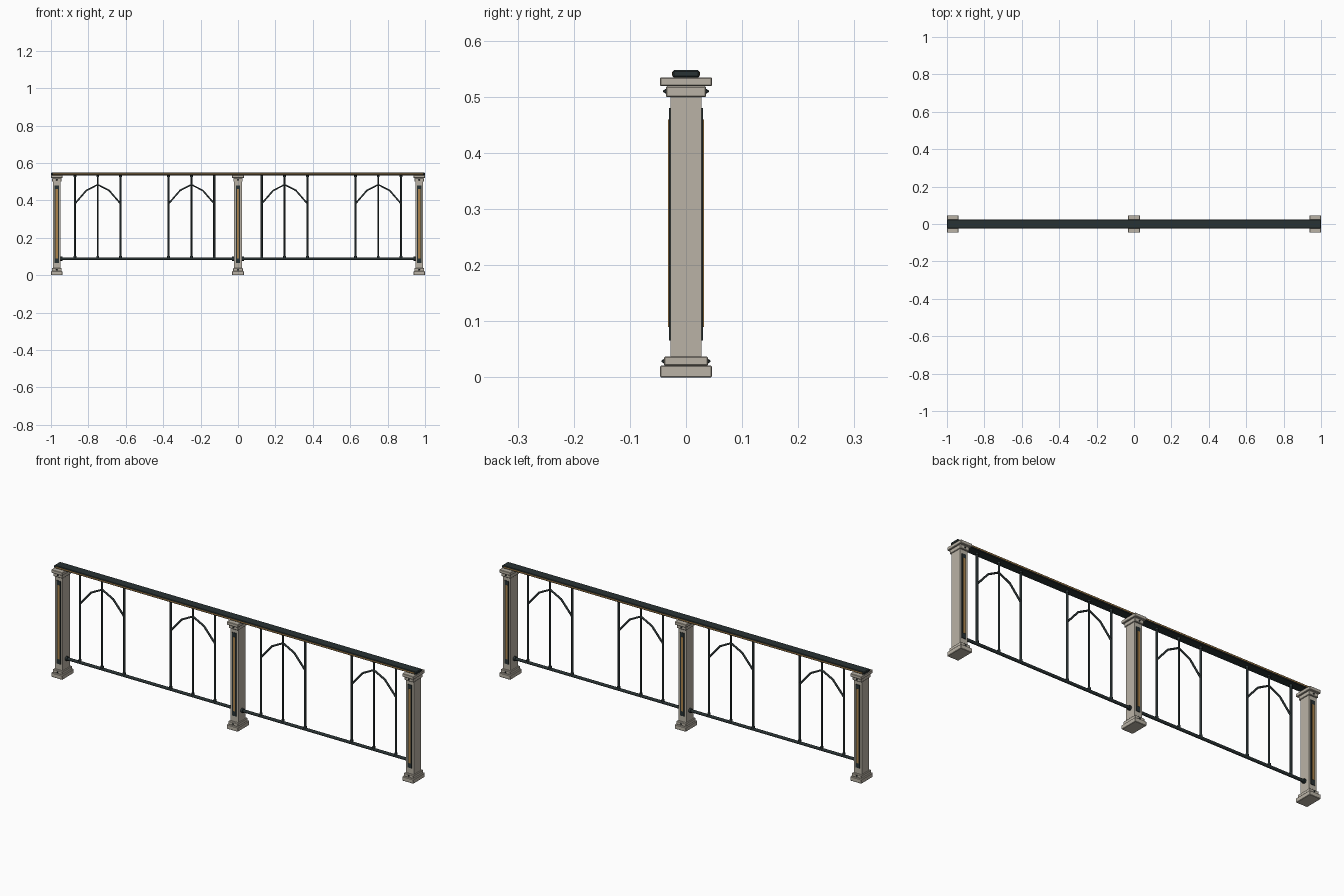
import bpy
import math
from mathutils import Vector

cube = bpy.data.objects.get("Cube")
if cube:
    bpy.data.objects.remove(cube, do_unlink=True)


def material(name, rgb):
    mat = bpy.data.materials.new(name)
    mat.use_nodes = True
    colour = (*rgb, 1)
    mat.diffuse_color = colour
    mat.node_tree.nodes["Principled BSDF"].inputs["Base Color"].default_value = colour
    return mat


STONE = material("pale_stone", (0.49, 0.45, 0.38))
IRON = material("dark_iron", (0.022, 0.032, 0.033))
BRASS = material("aged_brass", (0.42, 0.23, 0.07))


def box(name, centre, size, mat, bevel=0):
    bpy.ops.mesh.primitive_cube_add(size=1, location=centre)
    ob = bpy.context.object
    ob.name = name
    ob.scale = size
    bpy.ops.object.transform_apply(location=False, rotation=False, scale=True)
    ob.data.materials.append(mat)
    if bevel:
        mod = ob.modifiers.new("edge_bevel", "BEVEL")
        mod.width = bevel
        mod.segments = 1
    return ob


def rod(name, start, end, radius, mat, sides=8, tip=None):
    start, end = Vector(start), Vector(end)
    axis = end - start
    bpy.ops.mesh.primitive_cone_add(
        vertices=sides, radius1=radius, radius2=radius if tip is None else tip,
        depth=axis.length, location=(start + end) / 2,
        rotation=axis.to_track_quat("Z", "Y").to_euler())
    ob = bpy.context.object
    ob.name = name
    ob.data.materials.append(mat)
    if sides > 6:
        bpy.ops.object.shade_smooth_by_angle(angle=math.radians(50))
    return ob


def tube_path(name, points, radius, mat):
    curve = bpy.data.curves.new(name, "CURVE")
    curve.dimensions = "3D"
    curve.bevel_depth = radius
    curve.bevel_resolution = 1
    curve.use_fill_caps = True
    spline = curve.splines.new("POLY")
    spline.points.add(len(points) - 1)
    for p, co in zip(spline.points, points):
        p.co = (*co, 1)
    curve.materials.append(mat)
    ob = bpy.data.objects.new(name, curve)
    bpy.context.collection.objects.link(ob)
    return ob


RAIL_Z = 0.088
POSTS = {"right": -0.969, "middle": 0, "left": 0.969}

# Stone posts: stacked blocks (name, width, depth, bottom, top)
BLOCKS = [
    ("plinth", 0.062, 0.092, 0, 0.021),
    ("base_step", 0.052, 0.078, 0.021, 0.037),
    ("shaft", 0.042, 0.056, 0.037, 0.5),
    ("cap_step", 0.05, 0.072, 0.5, 0.519),
    ("cap", 0.062, 0.092, 0.519, 0.535),
]
for side, x in POSTS.items():
    for part, w, d, low, high in BLOCKS:
        box(f"{side}_post_{part}", (x, 0, (low + high) / 2), (w, d, high - low),
            STONE, 0 if part == "shaft" else 0.0018)
    for s, face in ((-1, "front"), (1, "back")):
        # Iron panel with a brass inlay on each broad face
        box(f"{side}_post_{face}_panel", (x, s * 0.0285, 0.273),
            (0.023, 0.004, 0.415), IRON)
        box(f"{side}_post_{face}_inlay", (x, s * 0.0305, 0.275),
            (0.011, 0.003, 0.37), BRASS)
        # Pointed studs on the base and cap steps
        for level, z, y in (("base", 0.029, 0.038), ("cap", 0.51, 0.035)):
            rod(f"{side}_post_{face}_{level}_stud", (x, s * y, z),
                (x, s * (y + 0.006), z), 0.005, IRON, 6, 0.001)

# Handrail with chamfered edges and a brass line along both sides
box("handrail", (0, 0, 0.541), (2, 0.048, 0.014), IRON, 0.003)
for s, face in ((-1, "front"), (1, "back")):
    box(f"handrail_{face}_line", (0, s * 0.0242, 0.541), (1.98, 0.0014, 0.006), BRASS)

for s, side in ((-1, "right"), (1, "left")):
    # Lower rail with a collar where it meets each post
    rod(f"{side}_lower_rail", (s * 0.015, 0, RAIL_Z), (s * 0.955, 0, RAIL_Z), 0.0075, IRON)
    for name, a, b in (("inner", 0.02, 0.031), ("outer", 0.938, 0.95)):
        rod(f"{side}_{name}_rail_collar", (s * a, 0, RAIL_Z), (s * b, 0, RAIL_Z), 0.011, IRON)

    # Two groups of three balusters under an arch
    for group, centre in (("inner", s * 0.249), ("outer", s * 0.75)):
        label = f"{side}_{group}"
        for i in (-1, 0, 1):
            x = centre + i * 0.122
            r = 0.0055 if i else 0.0045
            rod(f"{label}_baluster_{i + 2}", (x, 0, RAIL_Z), (x, 0, 0.536), r, IRON)
            rod(f"{label}_baluster_foot_{i + 2}", (x, 0, RAIL_Z), (x, 0, 0.103), 0.0075, IRON)
            rod(f"{label}_baluster_top_{i + 2}", (x, 0, 0.525), (x, 0, 0.536), 0.0075, IRON)
        arch = [(centre + t * 0.122, 0, 0.484 - 0.102 * abs(t) ** 1.7)
                for t in (-1, -0.5, 0, 0.5, 1)]
        tube_path(f"{label}_arch", arch, 0.005, IRON)
